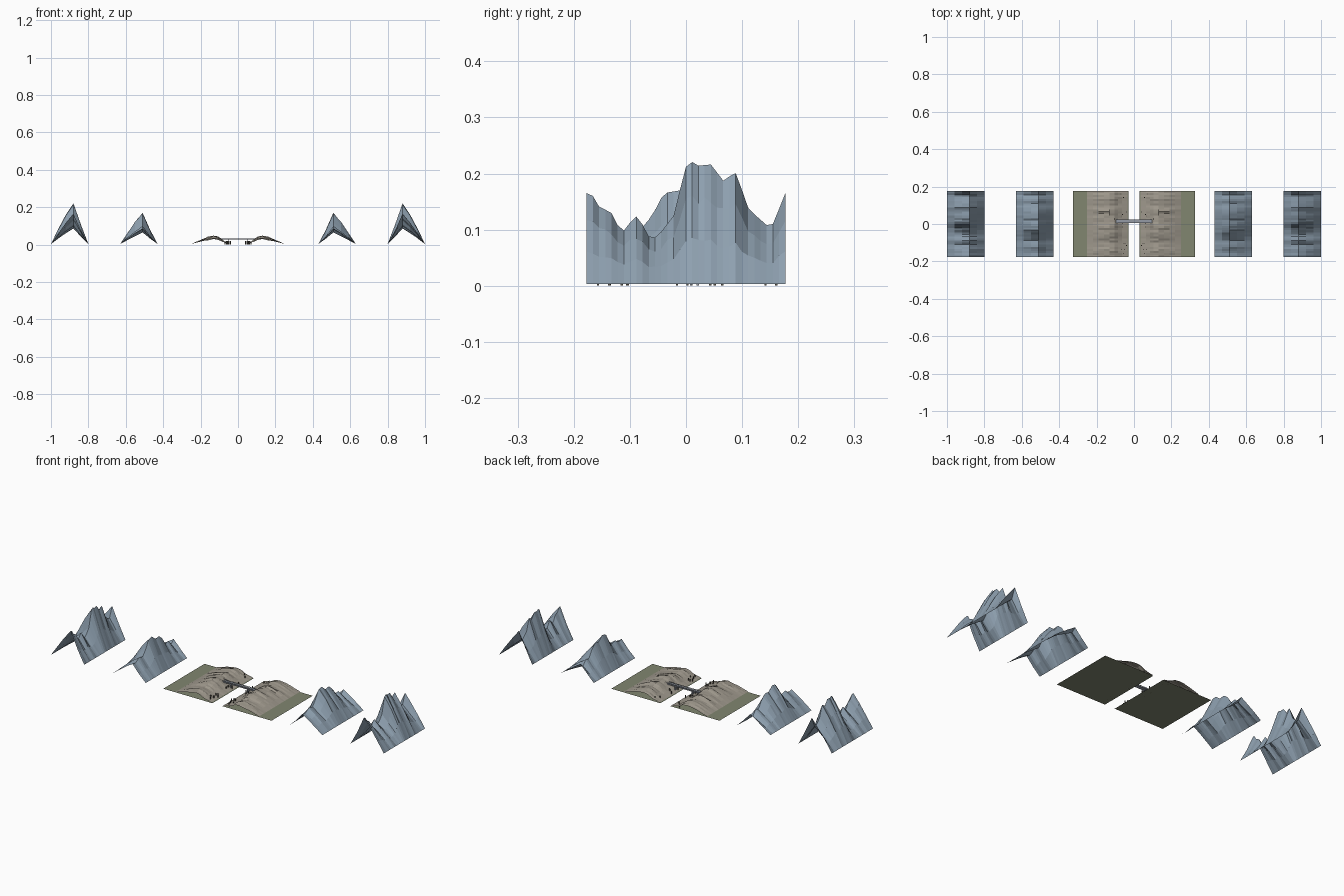
import bpy, bmesh, random

if "Cube" in bpy.data.objects:
    bpy.data.objects.remove(bpy.data.objects["Cube"])

HALF = 0.177   # half depth of every strip of land
ROWS = 32


def material(name, rgb):
    m = bpy.data.materials.new(name)
    m.diffuse_color = (*rgb, 1)
    m.use_nodes = True
    m.node_tree.nodes["Principled BSDF"].inputs["Base Color"].default_value = m.diffuse_color
    return m


ROCK = material("blue_rock", (0.27, 0.35, 0.43))
EARTH = material("earth", (0.34, 0.31, 0.26))
GRASS = material("grass", (0.22, 0.24, 0.16))
STEEL = material("steel", (0.3, 0.33, 0.38))
WOOD = material("dark_wood", (0.1, 0.09, 0.07))


def finish(bm, name, mat):
    me = bpy.data.meshes.new(name)
    bm.normal_update()
    bm.to_mesh(me)
    bm.free()
    me.materials.append(mat)
    ob = bpy.data.objects.new(name, me)
    bpy.context.collection.objects.link(ob)
    return ob


def sample(points, y):
    for (a, p), (b, q) in zip(points, points[1:]):
        if y <= b:
            return p + (q - p) * (y - a) / (b - a)
    return points[-1][1]


# Open terrain sheet: section (x, height factor) swept along y with crest heights
def ridge(name, mat, section, crest, side, seed, rough):
    rng = random.Random(seed)
    bm = bmesh.new()
    grid = []
    for i in range(ROWS + 1):
        y = -HALF + 2 * HALF * i / ROWS
        h = sample(crest, y)
        row = []
        for x, f in section:
            n = 1 + (rng.uniform(-rough, rough) if 0 < f < 1 else 0)
            row.append(bm.verts.new((side * x, y, 0.003 + (h - 0.003) * f * n)))
        grid.append(row)
    for a, b in zip(grid, grid[1:]):
        for j in range(len(section) - 1):
            quad = [a[j], a[j + 1], b[j + 1], b[j]]
            bm.faces.new(quad if side > 0 else quad[::-1])
    return finish(bm, name, mat)


def box(bm, centre, size):
    verts = bmesh.ops.create_cube(bm, size=1)["verts"]
    bmesh.ops.scale(bm, vec=size, verts=verts)
    bmesh.ops.translate(bm, vec=centre, verts=verts)


OUTER = [(-.177, .165), (-.166, .16), (-.155, .141), (-.133, .13), (-.122, .108), (-.111, .098),
         (-.09, .125), (-.078, .11), (-.067, .088), (-.055, .086), (-.045, .095), (-.022, .125),
         (-.011, .17), (0, .212), (.01, .221), (.022, .214), (.045, .216), (.066, .187),
         (.088, .202), (.1, .17), (.11, .14), (.122, .127), (.145, .107), (.155, .11), (.177, .165)]
INNER = [(-.177, .085), (-.15, .08), (-.12, .1), (-.09, .09), (-.06, .125), (-.04, .165), (-.01, .17),
         (.02, .145), (.05, .15), (.08, .125), (.105, .085), (.13, .095), (.155, .065), (.177, .085)]
BANK = [(-.177, .03), (-.14, .036), (-.1, .03), (-.06, .043), (-.02, .048), (.03, .04),
        (.07, .046), (.1, .034), (.14, .04), (.177, .03)]

for side, tag in ((-1, "left"), (1, "right")):
    # Mountain ridges
    for label, base, crest in (("far", 0.8, OUTER), ("near", 0.43, INNER)):
        section = [(base, 0), (base + .04, .46), (base + .08, 1),
                   (base + .12, .7), (base + .16, .36), (base + .2, 0)]
        ridge(f"{tag}_{label}_mountain", ROCK, section, crest, side, 3, 0.05)
    # River bank mound
    section = [(.035, 0), (.065, .25), (.085, .5), (.105, .85), (.13, 1), (.16, .82),
               (.19, .6), (.22, .3), (.25, 0)]
    ridge(f"{tag}_bank", EARTH, section, BANK, side, 7, 0.12)
    # Flat ground
    bm = bmesh.new()
    corners = [(.03, -HALF), (.325, -HALF), (.325, HALF), (.03, HALF)]
    vs = [bm.verts.new((side * x, y, 0)) for x, y in corners]
    bm.faces.new(vs if side > 0 else vs[::-1])
    finish(bm, f"{tag}_ground", GRASS)
    # Small stumps along the waterline
    rng = random.Random(11)
    bm = bmesh.new()
    for k in range(14):
        y = rng.uniform(-HALF + .01, HALF - .01)
        box(bm, (side * rng.uniform(.04, .075), y, .01), (.004, .004, .02))
    finish(bm, f"{tag}_stumps", WOOD)

# Bridge deck, rails and piers
bm = bmesh.new()
box(bm, (0, .015, .029), (.2, .02, .004))
for y in (.006, .024):
    box(bm, (0, y, .034), (.2, .0015, .002))
    for i in range(9):
        box(bm, (-.096 + .024 * i, y, .032), (.0015, .0015, .005))
finish(bm, "bridge_deck", STEEL)
bm = bmesh.new()
for x in (-.05, .05):
    for y in (.009, .021):
        box(bm, (x, y, .0145), (.004, .004, .029))
finish(bm, "bridge_piers", STEEL)
